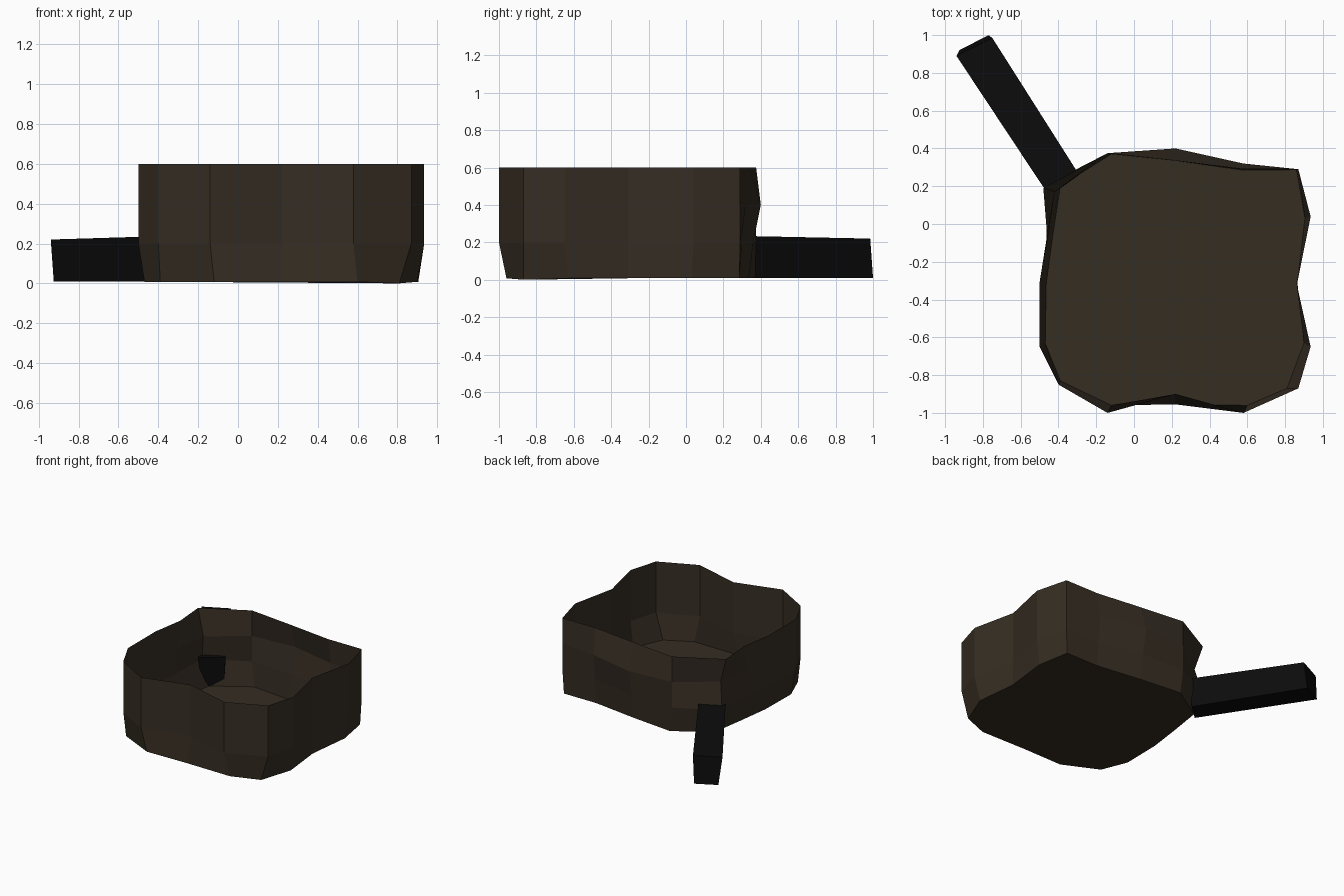
import bpy

if "Cube" in bpy.data.objects:
    bpy.data.objects.remove(bpy.data.objects["Cube"])


def material(name, rgb):
    m = bpy.data.materials.new(name)
    m.diffuse_color = (*rgb, 1)
    m.use_nodes = True
    m.node_tree.nodes["Principled BSDF"].inputs["Base Color"].default_value = m.diffuse_color
    return m


def mesh_object(name, verts, faces, mat):
    me = bpy.data.meshes.new(name)
    me.from_pydata(verts, [], faces)
    me.materials.append(mat)
    me.update()
    ob = bpy.data.objects.new(name, me)
    bpy.context.collection.objects.link(ob)
    return ob


def bridge(n, rings):
    """Quads joining consecutive rings of n points."""
    return [(r * n + i, r * n + (i + 1) % n, (r + 1) * n + (i + 1) % n, (r + 1) * n + i)
            for r in range(rings - 1) for i in range(n)]


brown = material("dark brown metal", (0.036, 0.026, 0.0165))
black = material("black handle", (0.0035, 0.0035, 0.0035))

# Pan: wavy sixteen-sided open shell, counter-clockwise from the right
rim = [(.86, -.31), (.935, .04), (.87, .29), (.58, .29), (.22, .335), (-.14, .375),
       (-.48, .19), (-.46, -.06), (-.5, -.31), (-.5, -.65), (-.4, -.85), (-.14, -1),
       (.22, -.9), (.58, -1), (.87, -.87), (.935, -.65)]
base = [(.865, -.31), (.905, .03), (.86, .285), (.58, .285), (.22, .335), (-.12, .37),
        (-.39, .2), (-.43, -.06), (-.465, -.32), (-.47, -.63), (-.39, -.83), (-.12, -.96),
        (.22, -.955), (.6, -.96), (.81, -.87), (.9, -.63)]
low, mid = list(rim), list(rim)
# dents and bulges along the back and around the handle
mid[3], mid[4], mid[6], mid[7] = (.58, .32), (.22, .40), (-.42, .17), (-.46, -.1)
low[3], low[4], low[6], low[7] = (.58, .30), (.22, .36), (-.46, .21), (-.465, -.12)
verts = [(x, y, z) for ring, z in ((base, .008), (low, .2), (mid, .4), (rim, .6))
         for x, y in ring]
verts[14] = (.81, -.87, 0)
faces = bridge(16, 4) + [tuple(reversed(range(16)))]
mesh_object("pan_bowl", verts, faces, brown)

# Handle: tapered bar running out to the back left
inner = [(-.45, .15, .235), (-.29, .26, .235), (-.31, .27, .01), (-.43, .16, .01)]
outer = [(-.94, .89, .22), (-.75, .985, .22), (-.77, 1, .01), (-.925, .92, .01)]
mesh_object("handle", inner + outer, bridge(4, 2) + [(3, 2, 1, 0), (4, 5, 6, 7)], black)
